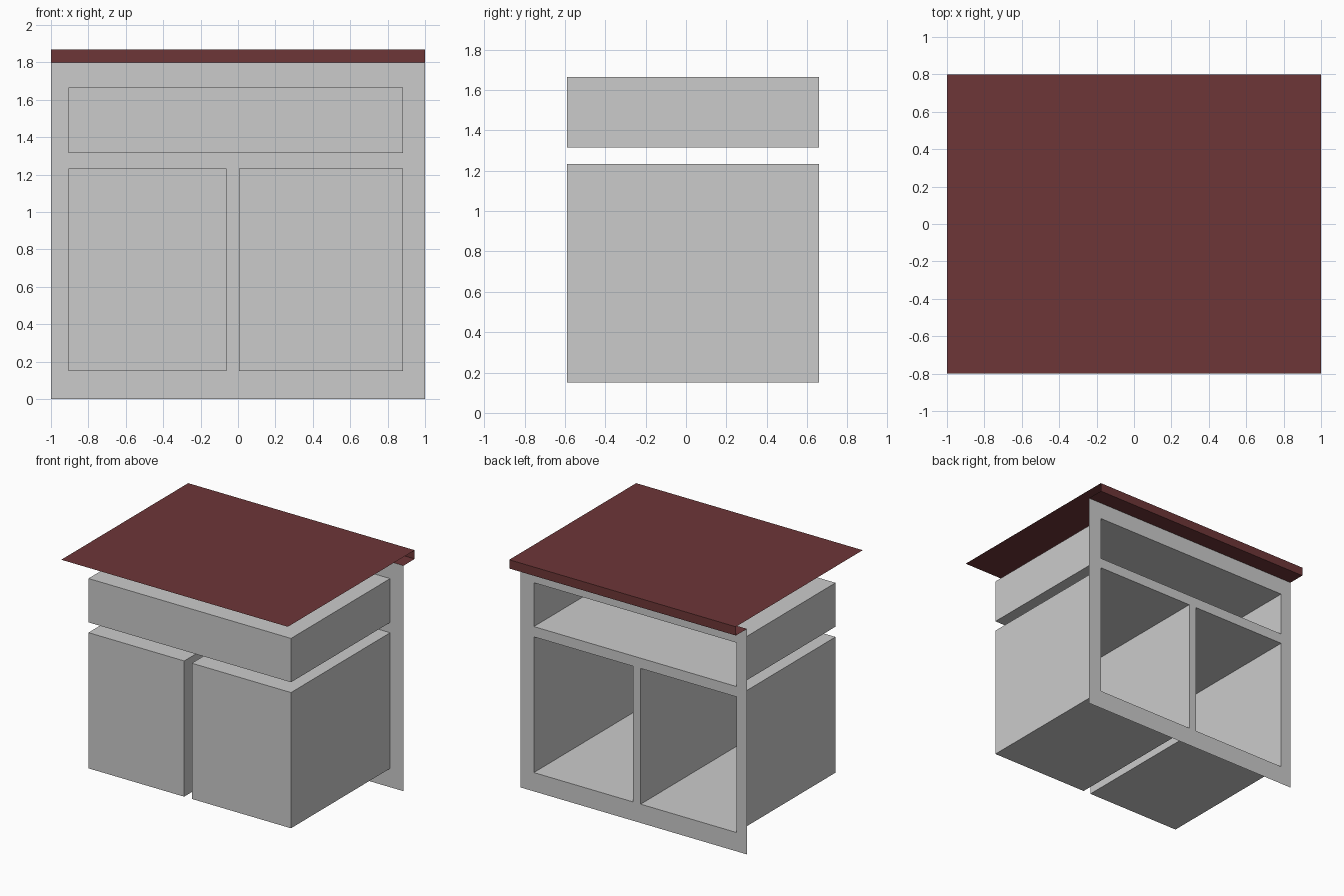
import bpy, bmesh

if "Cube" in bpy.data.objects:
    bpy.data.objects.remove(bpy.data.objects["Cube"])

XS = [-1, -0.907, -0.062, 0.005, 0.881, 1]
ZS = [0, 0.15, 1.233, 1.315, 1.665, 1.8]
FRAME_Y, DEPTH = 0.66, 1.25


def add_object(name, bm):
    mesh = bpy.data.meshes.new(name)
    bm.to_mesh(mesh)
    bm.free()
    obj = bpy.data.objects.new(name, mesh)
    bpy.context.collection.objects.link(obj)
    return obj


# Cabinet body: thin face frame laid out as a grid of cells
bm = bmesh.new()
grid = [[bm.verts.new((x, FRAME_Y, z)) for z in ZS] for x in XS]
cells = {}
for i in range(len(XS) - 1):
    for j in range(len(ZS) - 1):
        cells[i, j] = bm.faces.new((grid[i][j], grid[i][j + 1],
                                    grid[i + 1][j + 1], grid[i + 1][j]))

# Two cupboard openings and one wide drawer opening, pushed in as open boxes
drawer = bmesh.ops.dissolve_faces(bm, faces=[cells[i, 3] for i in (1, 2, 3)])["region"]
openings = [cells[1, 1], cells[3, 1]] + drawer
result = bmesh.ops.extrude_face_region(bm, geom=openings)
moved = [g for g in result["geom"] if isinstance(g, bmesh.types.BMVert)]
bmesh.ops.translate(bm, verts=moved, vec=(0, -DEPTH, 0))
leftover = [f for f in openings if f.is_valid]
if leftover:
    bmesh.ops.delete(bm, geom=leftover, context="FACES_ONLY")
add_object("cabinet_body", bm)

# Countertop: open sheet profile (top, lip, underside return) swept across x
profile = [(-0.8, 1.87), (0.8, 1.87), (0.8, 1.8), (FRAME_Y, 1.8)]
bm = bmesh.new()
left, right = [[bm.verts.new((x, y, z)) for y, z in profile] for x in (-1, 1)]
for k in range(len(profile) - 1):
    bm.faces.new((left[k], right[k], right[k + 1], left[k + 1]))
countertop = add_object("countertop", bm)

mat = bpy.data.materials.new("dark_red")
mat.diffuse_color = (0.155, 0.037, 0.039, 1)
mat.use_nodes = True
mat.node_tree.nodes["Principled BSDF"].inputs["Base Color"].default_value = mat.diffuse_color
countertop.data.materials.append(mat)
